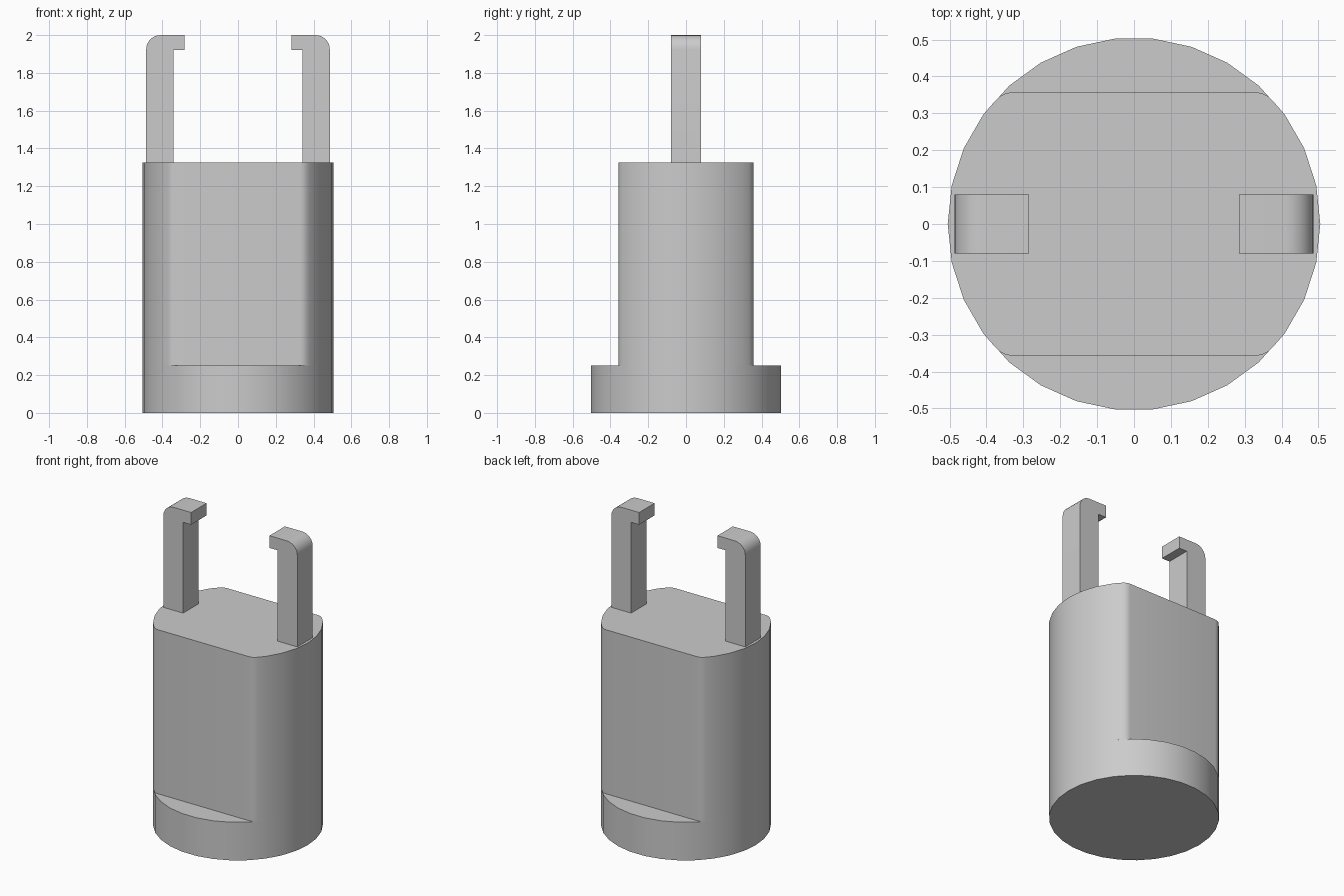
import bpy, bmesh
from math import sin, cos, pi, radians
from mathutils import Vector

cube = bpy.data.objects.get("Cube")
if cube:
    bpy.data.objects.remove(cube, do_unlink=True)

R, SIDES = 0.505, 30
BASE_TOP, BODY_TOP, TOP = 0.25, 1.325, 2.0
FLAT = 0.357

grey = bpy.data.materials.new("light grey")
grey.use_nodes = True
colour = (0.6, 0.6, 0.6, 1)
grey.diffuse_color = colour
grey.node_tree.nodes["Principled BSDF"].inputs["Base Color"].default_value = colour


def extrude(name, outline, offset):
    """Closed prism from a planar outline, smooth with sharp edges kept."""
    bm = bmesh.new()
    face = bm.faces.new([bm.verts.new(p) for p in outline])
    moved = bmesh.ops.extrude_face_region(bm, geom=[face])["geom"]
    verts = [g for g in moved if isinstance(g, bmesh.types.BMVert)]
    bmesh.ops.translate(bm, verts=verts, vec=Vector(offset))
    bmesh.ops.recalc_face_normals(bm, faces=bm.faces)
    mesh = bpy.data.meshes.new(name)
    bm.to_mesh(mesh)
    bm.free()
    mesh.materials.append(grey)
    obj = bpy.data.objects.new(name, mesh)
    bpy.context.collection.objects.link(obj)
    bpy.ops.object.select_all(action="DESELECT")
    obj.select_set(True)
    bpy.context.view_layer.objects.active = obj
    bpy.ops.object.shade_smooth_by_angle(angle=radians(30))
    return obj


# Round foot
step = 2 * pi / SIDES
circle = [(R * cos(i * step), R * sin(i * step)) for i in range(SIDES)]
extrude("round_base", [(x, y, 0) for x, y in circle], (0, 0, BASE_TOP))

# Body: the same circle with two flats and softened corners
quarter = circle[:4] + [(0.377, 0.333), (0.362, 0.347), (0.345, 0.355), (0.33, FLAT)]
half = quarter + [(-x, y) for x, y in reversed(quarter[1:])]
half += [(-R, 0)]
outline = half + [(x, -y) for x, y in reversed(half[1:-1])]
extrude("flat_sided_body", [(x, y, BASE_TOP) for x, y in outline],
        (0, 0, BODY_TOP - BASE_TOP))

# Hooked prongs, mirrored left and right
INNER, OUTER, TIP, LIP, BEND, HALF = 0.342, 0.486, 0.284, 1.92, 0.075, 0.08
bend = [(OUTER - BEND + BEND * cos(a), TOP - BEND + BEND * sin(a))
        for a in (i * pi / 12 for i in range(7))]
hook = [(INNER, BODY_TOP), (OUTER, BODY_TOP)] + bend
hook += [(TIP, TOP), (TIP, LIP), (INNER, LIP)]
for name, side in (("left_hook", 1), ("right_hook", -1)):
    extrude(name, [(side * x, -HALF, z) for x, z in hook], (0, 2 * HALF, 0))
